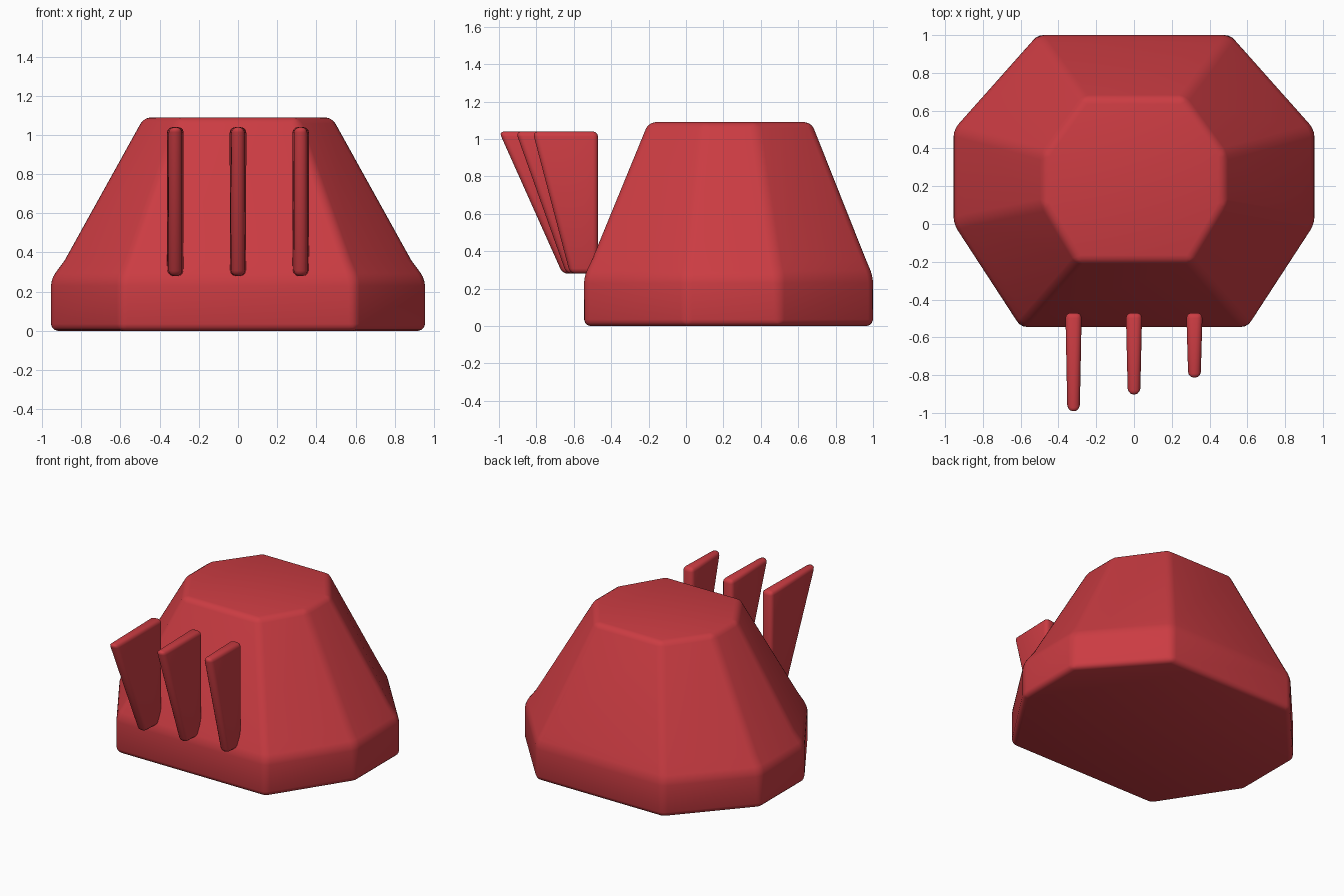
import bpy
import bmesh
import math

old = bpy.data.objects.get("Cube")
if old:
    bpy.data.objects.remove(old, do_unlink=True)

# Single red paint
RED = (0.60, 0.045, 0.055, 1)
red = bpy.data.materials.new("red paint")
red.use_nodes = True
red.diffuse_color = RED
red.node_tree.nodes["Principled BSDF"].inputs["Base Color"].default_value = RED


def loft(name, rings, bevel, segments):
    """Skin closed rings of points, cap both ends and round the edges."""
    bm = bmesh.new()
    loops = [[bm.verts.new(p) for p in ring] for ring in rings]
    n = len(loops[0])
    for low, high in zip(loops, loops[1:]):
        for i in range(n):
            j = (i + 1) % n
            bm.faces.new((low[i], low[j], high[j], high[i]))
    bm.faces.new(loops[0][::-1])
    bm.faces.new(loops[-1])
    bmesh.ops.recalc_face_normals(bm, faces=bm.faces)
    for f in bm.faces:
        f.smooth = True
    mesh = bpy.data.meshes.new(name)
    bm.to_mesh(mesh)
    bm.free()
    mesh.materials.append(red)
    obj = bpy.data.objects.new(name, mesh)
    bpy.context.collection.objects.link(obj)
    mod = obj.modifiers.new("rounded edges", "BEVEL")
    mod.width = bevel
    mod.segments = segments
    mod.limit_method = "ANGLE"
    mod.angle_limit = math.radians(15)
    return obj


def octagon(half, z):
    """Mirror the right-hand corners (front to back) into a full ring."""
    right = [(x, y, z) for x, y in half]
    return right + [(-x, y, z) for x, y, z in reversed(right)]


# Body: upright skirt with a tapered, flat-topped octagonal hood
base = [(0.60, -0.545), (0.955, 0.0), (0.955, 0.50), (0.51, 1.0)]
shoulder = [(0.56, -0.50), (0.885, 0.02), (0.885, 0.48), (0.48, 0.96)]
crown = [(0.30, -0.20), (0.48, 0.10), (0.48, 0.37), (0.265, 0.67)]
loft("body", [octagon(base, 0), octagon(base, 0.265),
              octagon(shoulder, 0.36), octagon(crown, 1.09)], 0.035, 3)

# Three upright fins on the front, each shorter than the last
TOP, BOTTOM, BACK = 1.04, 0.28, -0.47
fins = [("right_fin", -0.32, -1.0, -0.66),
        ("middle_fin", 0.0, -0.91, -0.64),
        ("left_fin", 0.32, -0.82, -0.62)]
for name, x, tip, foot in fins:
    rings = []
    for z, front in ((BOTTOM, foot), (TOP, tip)):
        rings.append([(x - 0.033, front, z), (x + 0.033, front, z),
                      (x + 0.043, BACK, z), (x - 0.043, BACK, z)])
    loft(name, rings, 0.028, 3)
